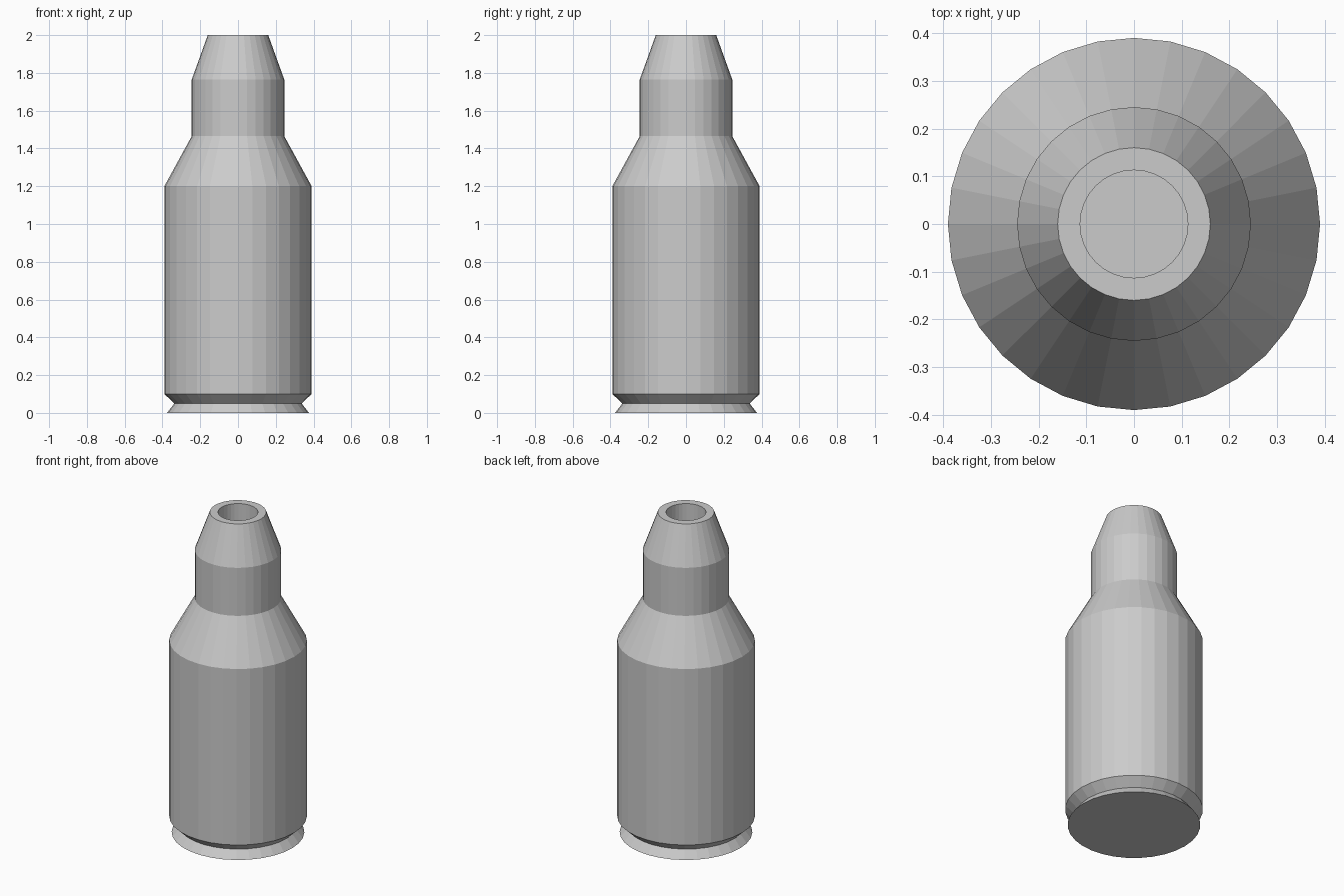
import bpy, bmesh
from math import cos, sin, tau

if "Cube" in bpy.data.objects:
    bpy.data.objects.remove(bpy.data.objects["Cube"])

SIDES = 32


def lathe(name, profile, cap_start=False, cap_end=False):
    """Spin (radius, z) points about z, running up the outside and then inward."""
    bm = bmesh.new()
    rings = [[bm.verts.new((r * cos(tau * i / SIDES), r * sin(tau * i / SIDES), z))
              for i in range(SIDES)] for r, z in profile]
    for a, b in zip(rings, rings[1:]):
        for i in range(SIDES):
            j = (i + 1) % SIDES
            bm.faces.new((a[i], a[j], b[j], b[i]))
    if cap_start:
        bm.faces.new(rings[0][::-1])
    if cap_end:
        bm.faces.new(rings[-1])
    mesh = bpy.data.meshes.new(name)
    bm.to_mesh(mesh)
    bm.free()
    obj = bpy.data.objects.new(name, mesh)
    bpy.context.collection.objects.link(obj)
    return obj


# Case: rim, extractor groove, body, shoulder and neck
lathe("case", [(0.376, 0), (0.337, 0.05), (0.39, 0.10), (0.39, 1.20),
               (0.245, 1.465), (0.245, 1.765)], cap_start=True)

# Tip: tapered nose with a flat-bottomed round cavity
lathe("hollow_tip", [(0.245, 1.765), (0.16, 2.0), (0.113, 2.0), (0.113, 1.765)],
      cap_end=True)
